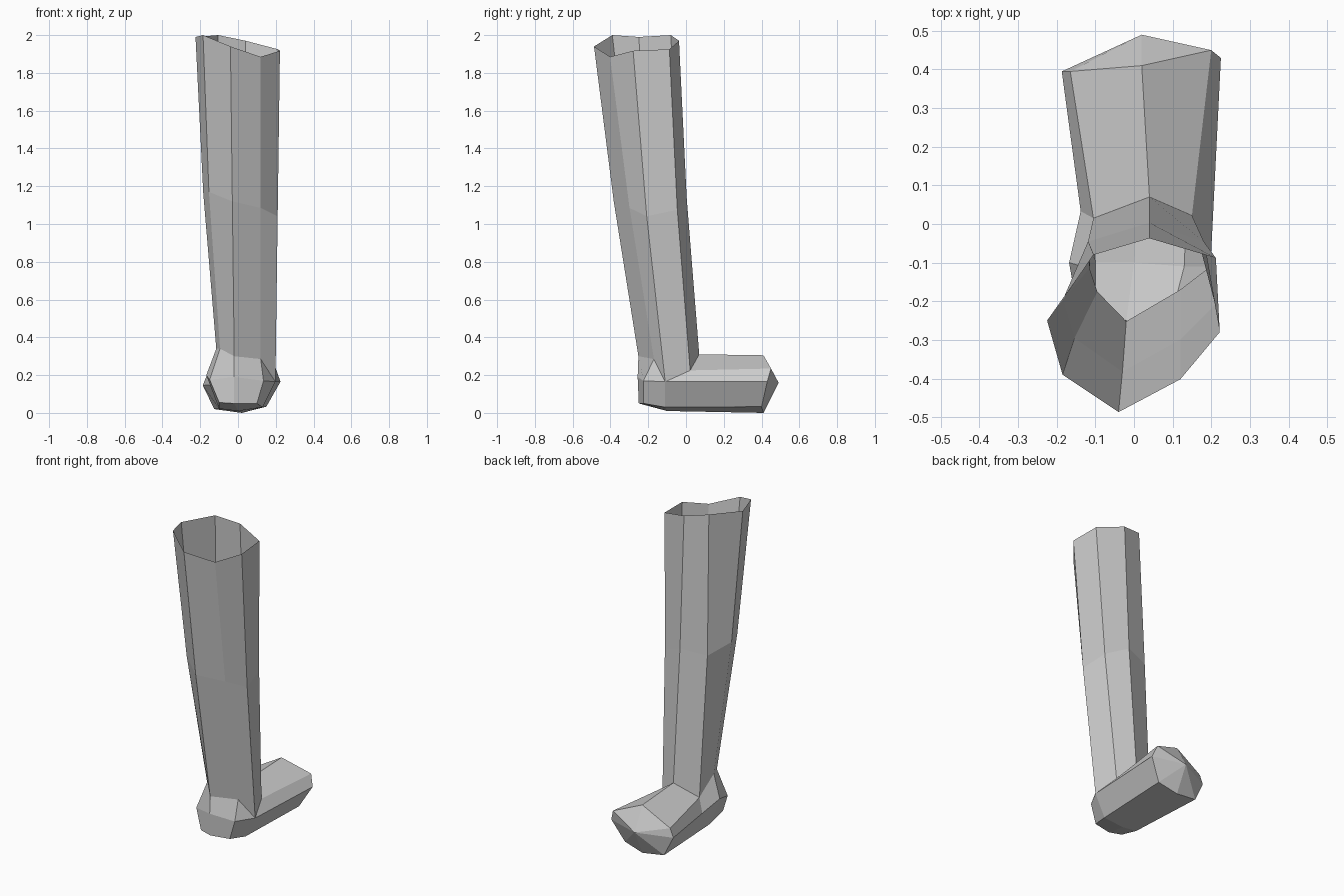
import bpy, bmesh
from mathutils import Vector as V

if "Cube" in bpy.data.objects:
    bpy.data.objects.remove(bpy.data.objects["Cube"])


def loft(a, b):
    """Quads between two closed rings of equal length."""
    n = len(a)
    return [(a[i], a[(i + 1) % n], b[(i + 1) % n], b[i]) for i in range(n)]


def build(name, faces):
    """Flat-shaded mesh from faces given as tuples of points."""
    bm = bmesh.new()
    for f in faces:
        bm.faces.new([bm.verts.new(p) for p in f])
    bmesh.ops.remove_doubles(bm, verts=bm.verts, dist=1e-4)
    bmesh.ops.recalc_face_normals(bm, faces=bm.faces)
    mesh = bpy.data.meshes.new(name)
    bm.to_mesh(mesh)
    bm.free()
    ob = bpy.data.objects.new(name, mesh)
    bpy.context.collection.objects.link(ob)
    return ob


# Eight-sided rings, starting at the front and running round by the right
rim = [V(p) for p in (
    (-.04, -.487, 1.94), (.12, -.402, 1.885), (.222, -.28, 1.917), (.212, -.088, 1.925),
    (.04, -.037, 1.97), (-.105, -.08, 2.0), (-.225, -.25, 1.99), (-.185, -.39, 2.0))]
ankle = [V(p) for p in (
    (-.02, -.252, .30), (.12, -.17, .285), (.198, -.11, .165), (.15, .022, .225),
    (.04, .07, .31), (-.105, .015, .235), (-.115, -.115, .34), (-.095, -.175, .34))]
calf = [a.lerp(b, .5) + V((-.014 if a.x < -.05 else 0, -.013, 0))
        for a, b in zip(rim, ankle)]

# Shin: open tube tapering to the ankle
build("shin", loft(rim, calf) + loft(calf, ankle))

# Foot: instep ring joined to the toe ring, closed with a pointed fan
F, FR, R, BR, B, BL, L, FL = ankle
br, b, bl = V((.13, -.11, .03)), V((0, -.10, .01)), V((-.10, -.10, .022))
side = V((-.138, .033, .15))
instep = [B, BR, R, br, b, bl, side, BL]
toe = [V(p) for p in (
    (.02, .41, .305), (.2, .45, .235), (.225, .43, .165), (.15, .40, .033),
    (.02, .41, 0), (-.125, .40, .02), (-.187, .395, .145), (-.165, .395, .2))]
tip = V((.02, .49, .16))
faces = loft(instep, toe)
faces += [(toe[i], toe[(i + 1) % 8], tip) for i in range(8)]

# Heel: band below the ankle, then the sole edge
hr, hf = V((.135, -.225, .17)), V((-.02, -.256, .19))
hl, l2 = V((-.15, -.205, .175)), V((-.168, -.10, .2))
sr, sf, sl = V((.1, -.225, .05)), V((-.02, -.25, .05)), V((-.1, -.23, .055))
faces += [(F, FR, hr, hf), (FR, R, hr), (FL, F, hf, hl), (L, FL, hl, l2),
          (BL, L, l2, side), (hr, R, br, sr), (hf, hr, sr, sf), (hl, hf, sf, sl),
          (l2, hl, sl, bl), (side, l2, bl), (sr, br, b, sf), (sf, b, bl, sl)]
build("foot", faces)
